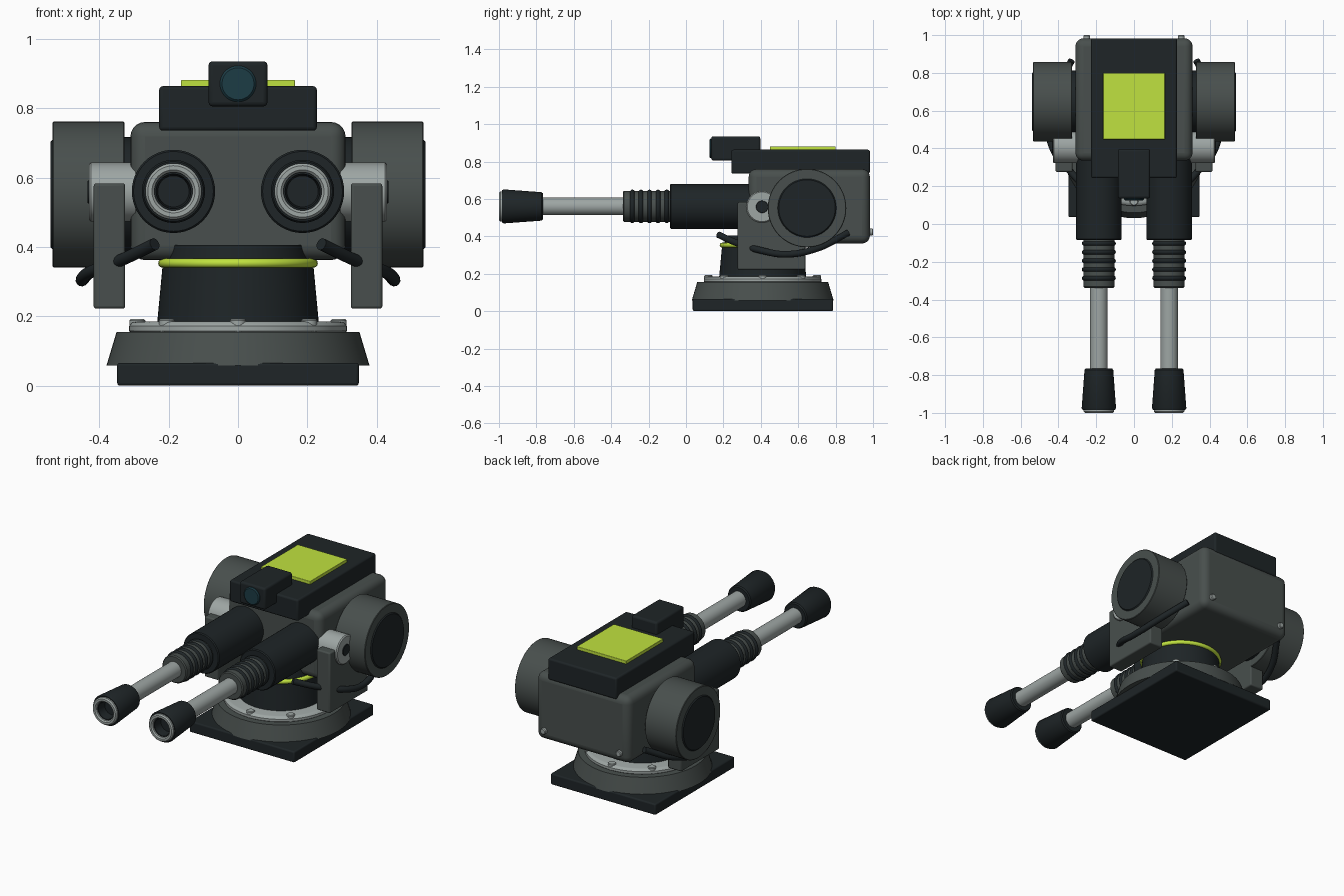
import bpy, bmesh
from math import sin, cos, pi, radians
from mathutils import Vector

if "Cube" in bpy.data.objects:
    bpy.data.objects.remove(bpy.data.objects["Cube"])


def material(name, rgb):
    m = bpy.data.materials.new(name)
    m.diffuse_color = (*rgb, 1)
    m.use_nodes = True
    m.node_tree.nodes["Principled BSDF"].inputs["Base Color"].default_value = m.diffuse_color
    return m


ARMOUR = material("armour", (0.065, 0.078, 0.074))
BLACK = material("black", (0.013, 0.018, 0.020))
STEEL = material("steel", (0.34, 0.38, 0.37))
LIME = material("lime", (0.53, 0.76, 0.05))
GLASS = material("glass", (0.012, 0.045, 0.06))


def finish(bm, name, mat, bevel=0, segs=3):
    bmesh.ops.remove_doubles(bm, verts=bm.verts, dist=1e-5)
    bmesh.ops.recalc_face_normals(bm, faces=bm.faces)
    me = bpy.data.meshes.new(name)
    bm.to_mesh(me)
    bm.free()
    me.materials.append(mat)
    ob = bpy.data.objects.new(name, me)
    bpy.context.collection.objects.link(ob)
    if bevel:
        mod = ob.modifiers.new("bevel", 'BEVEL')
        mod.width, mod.segments = bevel, segs
    bpy.ops.object.select_all(action='DESELECT')
    bpy.context.view_layer.objects.active = ob
    ob.select_set(True)
    bpy.ops.object.shade_smooth_by_angle(angle=radians(35))
    return ob


def box(name, x, y, z, mat, bevel=0.01, segs=3):
    """Bevelled box from (min, max) ranges."""
    bm = bmesh.new()
    bmesh.ops.create_cube(bm, size=1)
    for v in bm.verts:
        v.co = Vector([(a + b) / 2 + c * (b - a) for c, (a, b) in zip(v.co, (x, y, z))])
    return finish(bm, name, mat, bevel, segs)


def lathe(name, profile, centre, axis, mat, n=48):
    """Revolve (radius, height) points round an axis given as a direction vector."""
    rot = Vector((0, 0, 1)).rotation_difference(Vector(axis)).to_matrix()
    bm = bmesh.new()
    rings = [[bm.verts.new(rot @ Vector((r * cos(2 * pi * i / n), r * sin(2 * pi * i / n), h))
                           + Vector(centre)) for i in range(n)] for r, h in profile]
    for a, b in zip(rings, rings[1:]):
        for i in range(n):
            j = (i + 1) % n
            bm.faces.new((a[i], a[j], b[j], b[i]))
    return finish(bm, name, mat)


def drum(name, r, h0, h1, centre, axis, mat, c=0.006, n=48):
    """Solid cylinder with chamfered rims."""
    return lathe(name, [(0, h0), (r - c, h0), (r, h0 + c), (r, h1 - c), (r - c, h1), (0, h1)],
                 centre, axis, mat, n)


def donut(name, major, minor, h, centre, axis, mat):
    pts = [(major + minor * cos(a * pi / 6), h + minor * sin(a * pi / 6)) for a in range(13)]
    return lathe(name, pts, centre, axis, mat)


def hose(name, pts, radius, mat):
    cu = bpy.data.curves.new(name, 'CURVE')
    cu.dimensions = '3D'
    cu.bevel_depth, cu.bevel_resolution, cu.resolution_u = radius, 4, 10
    cu.use_fill_caps = True
    sp = cu.splines.new('BEZIER')
    sp.bezier_points.add(len(pts) - 1)
    for bp, p in zip(sp.bezier_points, pts):
        bp.co = p
        bp.handle_left_type = bp.handle_right_type = 'AUTO'
    cu.materials.append(mat)
    bpy.context.collection.objects.link(bpy.data.objects.new(name, cu))


# Base and slewing ring
UP = (0, 0, 1)
B = (0, 0.41, 0)
box("base_plate", (-0.348, 0.348), (0.036, 0.786), (0, 0.066), BLACK, 0.008)
lathe("base_skirt", [(0, 0.058), (0.379, 0.058), (0.35, 0.155), (0, 0.155)], B, UP, ARMOUR, 64)
lathe("bearing_ring", [(0, 0.15), (0.305, 0.15), (0.314, 0.158), (0.314, 0.172), (0.306, 0.182),
                       (0.296, 0.185), (0, 0.185)], B, UP, STEEL, 64)
for k in range(8):
    a = k * pi / 4
    drum("ring_bolt", 0.023, 0.15, 0.192, (0.29 * cos(a), 0.41 + 0.29 * sin(a), 0), UP, STEEL, 0.004, 16)
lathe("neck", [(0, 0.18), (0.233, 0.18), (0.217, 0.35), (0.207, 0.35), (0.197, 0.405), (0, 0.405)],
      B, UP, BLACK, 64)
donut("neck_glow_ring", 0.217, 0.013, 0.353, B, UP, LIME)

# Body, top cover and sight
box("body", (-0.31, 0.31), (0.335, 0.983), (0.362, 0.76), ARMOUR, 0.042, 5)
box("top_cover", (-0.227, 0.227), (0.243, 0.983), (0.735, 0.863), BLACK, 0.01)
box("cover_panel", (-0.164, 0.164), (0.448, 0.80), (0.855, 0.881), LIME, 0.003)
box("sight_housing", (-0.085, 0.085), (0.135, 0.397), (0.805, 0.935), BLACK, 0.012)
drum("sight_lens", 0.052, 0, 0.05, (0, 0.175, 0.87), (0, -1, 0), GLASS)

FRONT = (0, -1, 0)
for s in (-1, 1):
    # Gun barrel, built forward from y = 0
    c = (s * 0.186, 0, 0.56)
    lathe("barrel_jacket", [(0, -0.4), (0.12, -0.4), (0.12, 0.08), (0.115, 0.086), (0, 0.086)],
          c, FRONT, BLACK)
    drum("recoil_sleeve", 0.082, 0.06, 0.338, c, FRONT, ARMOUR)
    for k in range(5):
        donut("recoil_rib", 0.077, 0.013, 0.103 + k * 0.046, c, FRONT, BLACK)
    drum("barrel", 0.047, 0.3, 0.8, c, FRONT, STEEL)
    lathe("muzzle", [(0, 0.765), (0.07, 0.765), (0.076, 0.772), (0.091, 0.975), (0.086, 0.984),
                     (0.05, 0.984), (0.045, 0.93), (0, 0.93)], c, FRONT, BLACK)
    lathe("muzzle_ring", [(0.081, 0.96), (0.081, 0.993), (0.074, 1.0), (0.062, 1.0),
                          (0.055, 0.993), (0.055, 0.96)], c, FRONT, STEEL)

    # Side drum
    side = (s, 0, 0)
    d = (0, 0.647, 0.551)
    drum("drum_hub", 0.165, 0.28, 0.35, d, side, BLACK)
    drum("side_drum", 0.21, 0.327, 0.535, d, side, ARMOUR, 0.003, 64)
    drum("drum_cap", 0.157, 0.5, 0.541, d, side, BLACK)

    # Yoke arm and trunnion
    xr = sorted((s * 0.325, s * 0.416))
    box("yoke_arm", xr, (0.276, 0.638), (0.222, 0.583), ARMOUR, 0.008)
    t = (0, 0.407, 0.558)
    drum("trunnion", 0.085, 0.29, 0.43, t, side, STEEL)
    drum("trunnion_pin", 0.033, 0.4, 0.434, t, side, BLACK, 0.002, 24)

    # Feed hose and rear bolt
    hose("feed_hose", [(s * 0.24, 0.175, 0.408), (s * 0.33, 0.27, 0.365), (s * 0.43, 0.40, 0.325),
                       (s * 0.45, 0.53, 0.304), (s * 0.42, 0.70, 0.335), (s * 0.33, 0.865, 0.418)],
         0.018, BLACK)
    drum("rear_bolt", 0.018, 0.96, 1.0, (s * 0.25, 0, 0.423), (0, 1, 0), STEEL, 0.004, 16)
